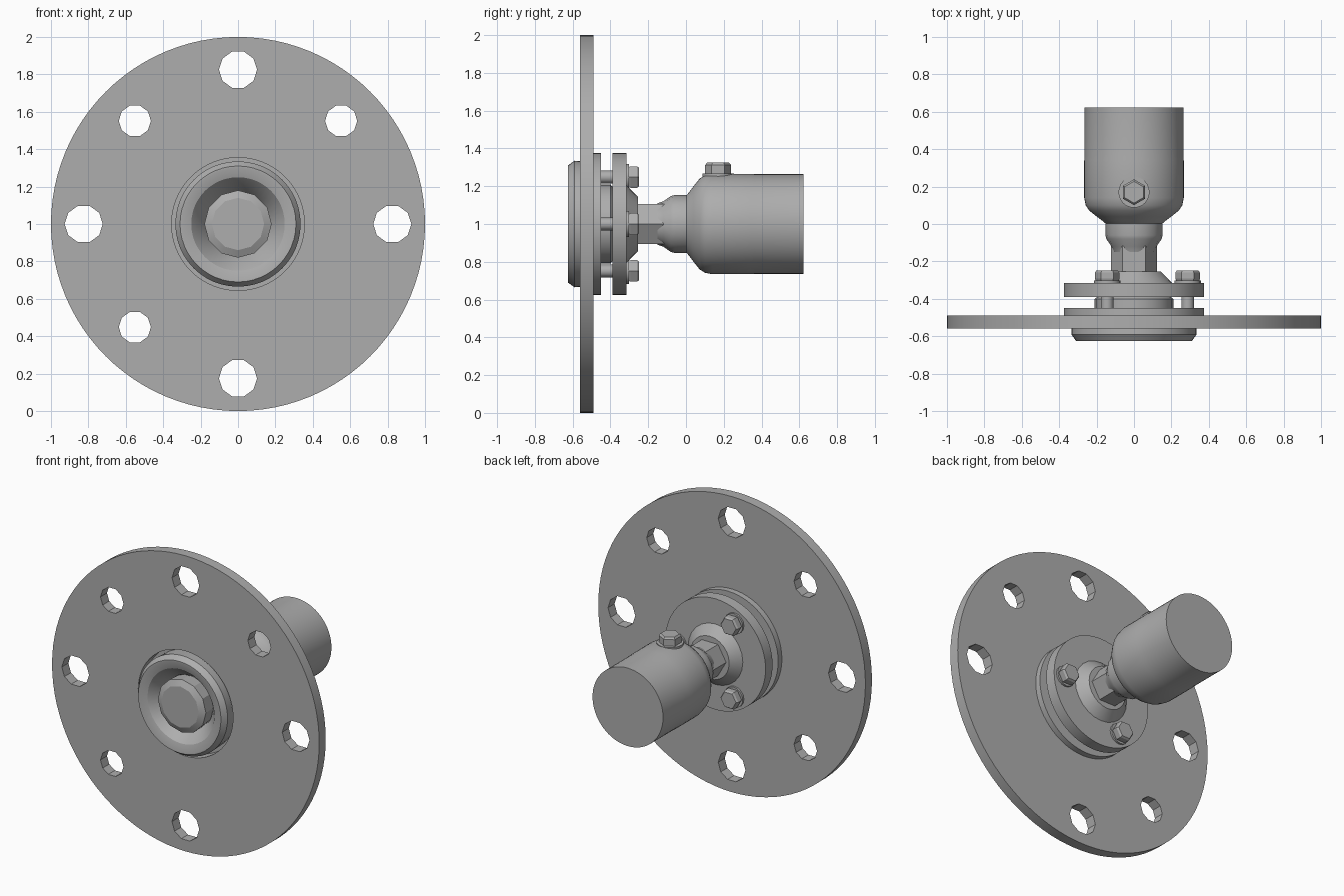
import bpy, bmesh, math
from mathutils import Matrix, Vector

cube = bpy.data.objects.get("Cube")
if cube:
    bpy.data.objects.remove(cube)

steel = bpy.data.materials.new("plain grey steel")
steel.use_nodes = True
GREY = (0.42, 0.42, 0.42, 1)
steel.diffuse_color = GREY
steel.node_tree.nodes["Principled BSDF"].inputs["Base Color"].default_value = GREY

# The common axis runs along y at height 1
AXIS = Matrix.Translation((0, 0, 1)) @ Matrix.Rotation(-math.pi / 2, 4, 'X')


def finish(name, bm, matrix, angle=35):
    bmesh.ops.recalc_face_normals(bm, faces=bm.faces)
    bm.transform(matrix)
    mesh = bpy.data.meshes.new(name)
    bm.to_mesh(mesh)
    bm.free()
    mesh.materials.append(steel)
    obj = bpy.data.objects.new(name, mesh)
    bpy.context.collection.objects.link(obj)
    if angle:
        bpy.ops.object.select_all(action='DESELECT')
        obj.select_set(True)
        bpy.context.view_layer.objects.active = obj
        bpy.ops.object.shade_smooth_by_angle(angle=math.radians(angle))
    return obj


def lathe(name, profile, sides, matrix=AXIS, angle=35, closed=False):
    """Revolve (radius, distance along axis) points; open ends are capped."""
    bm = bmesh.new()
    rings = []
    for r, d in profile:
        rings.append([bm.verts.new((r * math.cos(a), r * math.sin(a), d))
                      for a in (math.tau * i / sides for i in range(sides))])
    pairs = list(zip(rings, rings[1:]))
    if closed:
        pairs.append((rings[-1], rings[0]))
    else:
        bm.faces.new(rings[0])
        bm.faces.new(rings[-1])
    for a, b in pairs:
        for i in range(sides):
            j = (i + 1) % sides
            bm.faces.new((a[i], a[j], b[j], b[i]))
    return finish(name, bm, matrix, angle)


def across(x, z):
    return Matrix.Translation((x, 0, z)) @ AXIS


# Large mounting plate with a centre bore and seven holes
plate = lathe("mounting_plate", [(0.355, -0.56), (1, -0.56), (1, -0.49), (0.355, -0.49)],
              96, closed=True)
for i in range(8):
    if i == 7:
        continue
    a = i * math.pi / 4
    dist, radius = (0.825, 0.102) if i % 2 == 0 else (0.78, 0.086)
    cutter = lathe("hole_cutter", [(radius, -0.7), (radius, -0.3)], 10,
                   across(dist * math.cos(a), dist * math.sin(a)), 0)
    cutter.hide_render = True
    cutter.hide_set(True)
    cut = plate.modifiers.new("hole", 'BOOLEAN')
    cut.operation = 'DIFFERENCE'
    cut.solver = 'EXACT'
    cut.object = cutter

# Front ring around a conical recess, with the sensor tip inside
lathe("front_ring", [(0.33, -0.48), (0.335, -0.59), (0.31, -0.625), (0.3, -0.625),
                     (0.25, -0.61), (0.18, -0.53), (0.16, -0.48)], 48, angle=25)
lathe("sensor_tip", [(0.175, -0.5), (0.18, -0.6), (0.14, -0.62)], 12, angle=25)

# Clamp flanges and the ball seat held between them
lathe("front_flange", [(0.375, -0.49), (0.375, -0.45)], 64)
lathe("rear_flange", [(0.375, -0.39), (0.375, -0.315)], 64)
lathe("ball_seat", [(0.21, -0.45), (0.21, -0.4), (0.19, -0.385), (0.205, -0.315),
                    (0.185, -0.295), (0.145, -0.255)], 24, angle=25)

# Three clamp bolts, each with a stud, washer and hexagon head
for i in range(3):
    a = i * math.tau / 3
    place = across(0.287 * math.cos(a), 0.287 * math.sin(a))
    lathe("clamp_stud", [(0.034, -0.46), (0.034, -0.38)], 12, place)
    lathe("bolt_washer", [(0.07, -0.32), (0.07, -0.302)], 16, place)
    lathe("bolt_head", [(0.062, -0.302), (0.066, -0.292), (0.066, -0.26), (0.057, -0.248)],
          6, place, 0)

# Neck with hexagon flats, then the smooth bottle-shaped housing
lathe("hexagon_neck", [(0.122, -0.27), (0.122, -0.1)], 6, angle=0)
lathe("neck_collar", [(0.11, -0.15), (0.12, -0.12), (0.148, -0.08), (0.153, -0.06),
                      (0.153, 0.01)], 16, angle=25)
lathe("housing", [(0.14, -0.005), (0.155, 0.005), (0.17, 0.018), (0.2, 0.04), (0.24, 0.072),
                  (0.258, 0.1), (0.266, 0.14), (0.266, 0.34), (0.264, 0.36),
                  (0.264, 0.622)], 64)

# Plug on top of the housing
upright = Matrix.Translation((0, 0.17, 1)) @ Matrix.Rotation(math.pi / 6, 4, 'Z')
lathe("plug_boss", [(0.083, 0.2), (0.083, 0.268)], 24, upright)
lathe("plug_head", [(0.069, 0.26), (0.069, 0.312), (0.058, 0.325)], 6, upright, 0)
